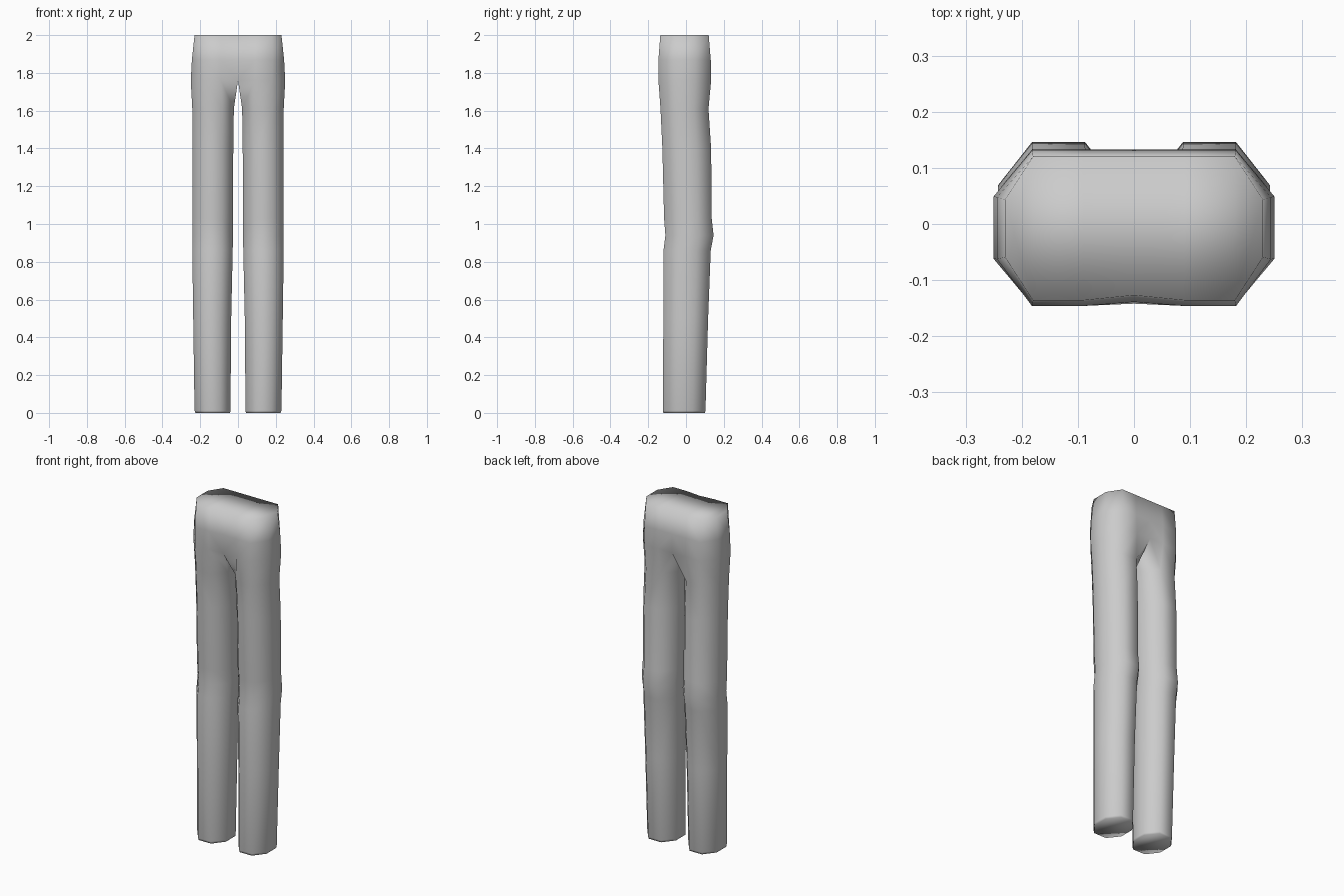
import bpy
import bmesh

cube = bpy.data.objects.get("Cube")
if cube:
    bpy.data.objects.remove(cube, do_unlink=True)

# Cloth colour
cloth = bpy.data.materials.new("light_grey_cloth")
cloth.use_nodes = True
grey = (0.6, 0.6, 0.6, 1.0)
cloth.diffuse_color = grey
cloth.node_tree.nodes["Principled BSDF"].inputs["Base Color"].default_value = grey

# Leg sections: height, inner x, outer x, front y, back y
LEG = [
    (0.0, 0.042, 0.226, -0.120, 0.100),
    (0.012, 0.040, 0.230, -0.122, 0.103),
    (0.50, 0.036, 0.237, -0.120, 0.117),
    (0.86, 0.028, 0.242, -0.119, 0.131),
    (0.94, 0.027, 0.242, -0.109, 0.146),
    (1.03, 0.027, 0.242, -0.116, 0.136),
    (1.40, 0.025, 0.242, -0.125, 0.133),
    (1.61, 0.022, 0.242, -0.135, 0.119),
]

# Pelvis sections: height, outer x, corner x, front y, front centre y, back y
PELVIS = [
    (1.76, 0.250, 0.180, -0.146, -0.142, 0.133),
    (1.87, 0.244, 0.182, -0.146, -0.139, 0.131),
    (2.00, 0.230, 0.180, -0.136, -0.127, 0.120),
]


def leg_ring(z, x0, x1, y0, y1):
    """Eight-sided section running from the inner front around the outside."""
    def x(t):
        return x0 + (x1 - x0) * t

    def y(t):
        return y0 + (y1 - y0) * t
    return [(x(0), y(.3), z), (x(.28), y0, z), (x(.72), y0, z), (x(1), y(.3), z),
            (x(1), y(.7), z), (x(.72), y1, z), (x(.28), y1, z), (x(0), y(.7), z)]


def pelvis_ring(z, outer, corner, front, centre, back):
    """Half section whose ends lie on the centre line."""
    side = [front + (back - front) * t for t in (.3, .7)]
    return [(0, centre, z), (corner / 2, front, z), (corner, front, z),
            (outer, side[0], z), (outer, side[1], z), (corner, back, z),
            (corner / 2, back, z), (0, back, z)]


def bridge(bm, low, high, closed):
    n = len(low)
    for i in range(n if closed else n - 1):
        j = (i + 1) % n
        bm.faces.new((low[i], low[j], high[j], high[i]))


# Left half: leg, crotch and hip
bm = bmesh.new()
rings = [[bm.verts.new(p) for p in leg_ring(*row)] for row in LEG]
hips = [[bm.verts.new(p) for p in pelvis_ring(*row)] for row in PELVIS]
for low, high in zip(rings, rings[1:]):
    bridge(bm, low, high, True)
bridge(bm, rings[-1], hips[0], True)
for low, high in zip(hips, hips[1:]):
    bridge(bm, low, high, False)

# Hem cap and waist cap
bm.faces.new(list(reversed(rings[0])))
top = hips[-1]
for i in range(3):
    bm.faces.new((top[i], top[i + 1], top[6 - i], top[7 - i]))

# Mirror to the right half and weld the centre line
copy = bmesh.ops.duplicate(bm, geom=bm.verts[:] + bm.edges[:] + bm.faces[:])
mirrored = [g for g in copy["geom"] if isinstance(g, bmesh.types.BMVert)]
for v in mirrored:
    v.co.x *= -1
bmesh.ops.reverse_faces(
    bm, faces=[g for g in copy["geom"] if isinstance(g, bmesh.types.BMFace)])
bmesh.ops.remove_doubles(bm, verts=bm.verts[:], dist=0.0005)
bmesh.ops.recalc_face_normals(bm, faces=bm.faces[:])
for f in bm.faces:
    f.smooth = True

mesh = bpy.data.meshes.new("trousers")
bm.to_mesh(mesh)
bm.free()
mesh.materials.append(cloth)
trousers = bpy.data.objects.new("trousers", mesh)
bpy.context.collection.objects.link(trousers)
